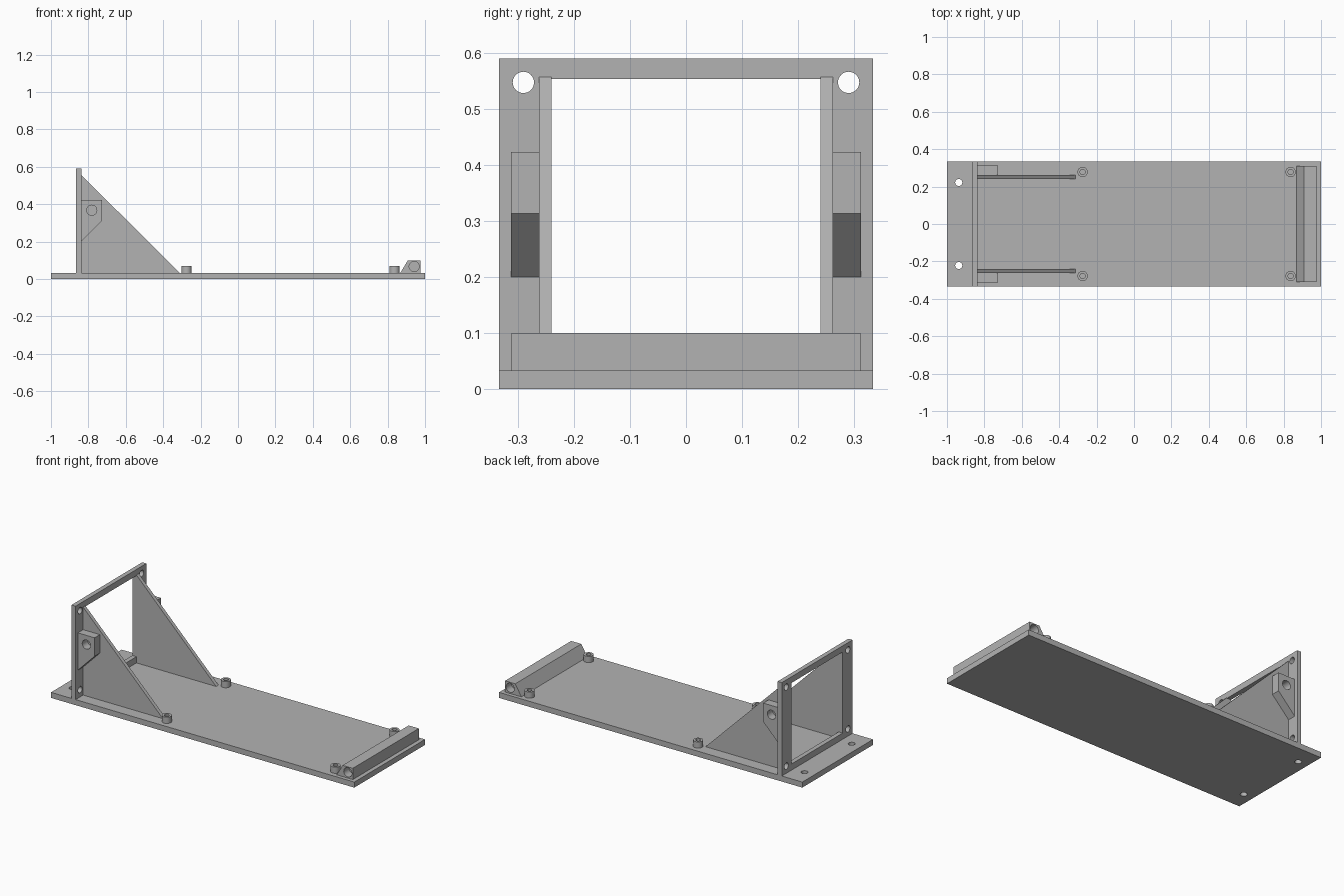
import bpy, bmesh, math
from mathutils import Vector

if "Cube" in bpy.data.objects:
    bpy.data.objects.remove(bpy.data.objects["Cube"])

grey = bpy.data.materials.new("light grey")
grey.diffuse_color = (0.45, 0.45, 0.45, 1)
grey.use_nodes = True
grey.node_tree.nodes["Principled BSDF"].inputs["Base Color"].default_value = grey.diffuse_color

BASE_TOP = 0.033


def make_object(name, bm):
    bmesh.ops.recalc_face_normals(bm, faces=bm.faces)
    mesh = bpy.data.meshes.new(name)
    bm.to_mesh(mesh)
    bm.free()
    mesh.materials.append(grey)
    obj = bpy.data.objects.new(name, mesh)
    bpy.context.collection.objects.link(obj)
    return obj


def side_profile(name, points, y0, y1):
    """Extrude an x-z outline from y0 to y1."""
    bm = bmesh.new()
    face = bm.faces.new([bm.verts.new((x, y0, z)) for x, z in points])
    ext = bmesh.ops.extrude_face_region(bm, geom=[face])
    verts = [v for v in ext["geom"] if isinstance(v, bmesh.types.BMVert)]
    bmesh.ops.translate(bm, verts=verts, vec=(0, y1 - y0, 0))
    return make_object(name, bm)


def box(name, x0, x1, y0, y1, z0, z1):
    return side_profile(name, [(x0, z0), (x1, z0), (x1, z1), (x0, z1)], y0, y1)


def cylinder(name, centre, radius, depth, axis="Z"):
    bm = bmesh.new()
    bmesh.ops.create_cone(bm, cap_ends=True, segments=32, radius1=radius,
                          radius2=radius, depth=depth)
    turn = Vector((0, 0, 1)).rotation_difference(
        Vector([float(axis == a) for a in "XYZ"])).to_matrix()
    bmesh.ops.rotate(bm, verts=bm.verts, matrix=turn)
    bmesh.ops.translate(bm, verts=bm.verts, vec=centre)
    return make_object(name, bm)


def cut(obj, cutters):
    """Subtract the cutters and remove them."""
    bpy.context.view_layer.objects.active = obj
    for c in cutters:
        c.hide_render = True
        mod = obj.modifiers.new("cut", "BOOLEAN")
        mod.operation = "DIFFERENCE"
        mod.solver = "EXACT"
        mod.object = c
        bpy.ops.object.modifier_apply(modifier=mod.name)
        bpy.data.objects.remove(c)


SIDES = (("front", -1), ("back", 1))

# Base plate with two mounting holes
base = box("base_plate", -1, 1, -0.333, 0.333, 0, BASE_TOP)
cut(base, [cylinder("hole", (-0.937, s * 0.222, 0.016), 0.019, 0.1) for _, s in SIDES])

# Upright frame with a window and four corner holes
frame = box("upright_frame", -0.865, -0.838, -0.333, 0.333, BASE_TOP, 0.59)
cut(frame, [box("window", -0.9, -0.8, -0.24, 0.24, 0.07, 0.553)]
    + [cylinder("hole", (-0.85, s * 0.29, z), 0.019, 0.1, "X")
       for _, s in SIDES for z in (0.076, 0.547)])

for side, s in SIDES:
    # Triangular gusset bracing the frame
    side_profile(side + "_gusset",
                 [(-0.838, BASE_TOP), (-0.312, BASE_TOP), (-0.838, 0.557)],
                 s * 0.24, s * 0.262)

    # Pivot block on the outside of the gusset
    block = side_profile(side + "_pivot_block",
                         [(-0.838, 0.2), (-0.727, 0.313), (-0.727, 0.423), (-0.838, 0.423)],
                         s * 0.262, s * 0.312)
    cut(block, [cylinder("hole", (-0.782, s * 0.29, 0.368), 0.027, 0.1, "Y")])

    # Hollow standoffs
    for end, x in (("left", -0.275), ("right", 0.837)):
        post = cylinder(f"{side}_{end}_standoff", (x, s * 0.278, 0.0515), 0.027, 0.037)
        cut(post, [cylinder("hole", (x, s * 0.278, 0.05), 0.014, 0.1)])

# Sloped end bar with a blind hole in each end
bar = side_profile("end_bar", [(0.868, BASE_TOP), (0.975, BASE_TOP), (0.975, 0.1), (0.908, 0.1)],
                   -0.311, 0.311)
cut(bar, [cylinder("hole", (0.942, s * 0.311, 0.067), 0.027, 0.1, "Y") for _, s in SIDES])

# Smooth hole walls, crisp edges
bpy.ops.object.select_all(action="SELECT")
bpy.ops.object.shade_smooth_by_angle(angle=math.radians(30))
